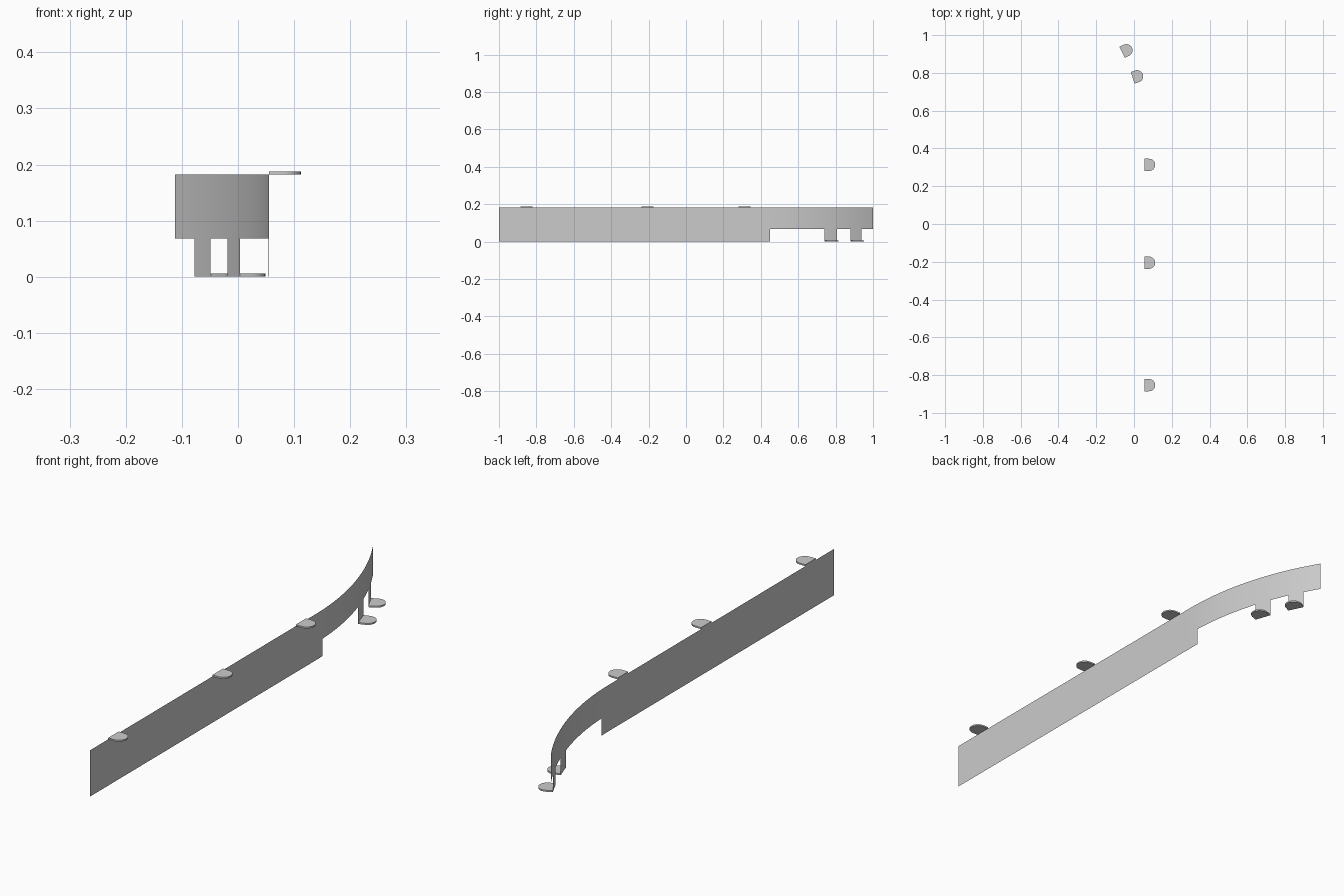
import bpy, bmesh, math

if "Cube" in bpy.data.objects:
    bpy.data.objects.remove(bpy.data.objects["Cube"])

X0 = 0.055          # plane of the straight panel
BEND_Y, R = 0.40, 1.161   # start and radius of the curved end
Z_LOW, Z_TOP = 0.068, 0.182
LEGS = [(0.741, 0.807), (0.88, 0.938)]


def path(y):
    """Return x on the panel line and its outward angle at a given y."""
    d = max(0.0, y - BEND_Y)
    return X0 - (R - math.sqrt(R * R - d * d)), math.asin(d / R)


def finish(bm, name, smooth=True):
    me = bpy.data.meshes.new(name)
    bm.to_mesh(me)
    bm.free()
    ob = bpy.data.objects.new(name, me)
    bpy.context.collection.objects.link(ob)
    if smooth:
        bpy.context.view_layer.objects.active = ob
        ob.select_set(True)
        bpy.ops.object.shade_smooth_by_angle(angle=math.radians(30))
        ob.select_set(False)
    return ob


# thin panel: full height on the straight, notched with legs on the curve
ys = [-1.0, BEND_Y, 0.449] + [y for leg in LEGS for y in leg]
ys += [BEND_Y + 0.6 * i / 24 for i in range(1, 25)]
ys.sort()
bm = bmesh.new()
for a, b in zip(ys, ys[1:]):
    mid = (a + b) / 2
    low = mid < 0.449 or any(l < mid < h for l, h in LEGS)
    spans = [(Z_LOW, Z_TOP)] + ([(0.0, Z_LOW)] if low else [])
    for z0, z1 in spans:
        bm.faces.new([bm.verts.new((path(y)[0], y, z)) for y, z in
                      ((a, z0), (b, z0), (b, z1), (a, z1))])
bmesh.ops.remove_doubles(bm, verts=bm.verts, dist=1e-5)
finish(bm, "panel")


# rounded mounting tabs
def tab(name, y, z, length=0.057, half=0.0325, thick=0.006):
    x, ang = path(y)
    straight = length - half
    outline = [(0, -half)]
    outline += [(straight + half * math.cos(t), half * math.sin(t))
                for t in (math.pi * (i / 16 - 0.5) for i in range(17))]
    outline.append((0, half))
    c, s = math.cos(ang), math.sin(ang)
    bm = bmesh.new()
    face = bm.faces.new([bm.verts.new((x + u * c - v * s, y + u * s + v * c, z))
                         for u, v in outline])
    ext = bmesh.ops.extrude_face_region(bm, geom=[face])
    top = [g for g in ext["geom"] if isinstance(g, bmesh.types.BMVert)]
    bmesh.ops.translate(bm, verts=top, vec=(0, 0, thick))
    bmesh.ops.recalc_face_normals(bm, faces=bm.faces)
    finish(bm, name)


for i, y in enumerate((-0.853, -0.205, 0.313)):
    tab(f"top_tab_{i + 1}", y, Z_TOP)
for i, (lo, hi) in enumerate(LEGS):
    tab(f"foot_tab_{i + 1}", (lo + hi) / 2, 0.0)
